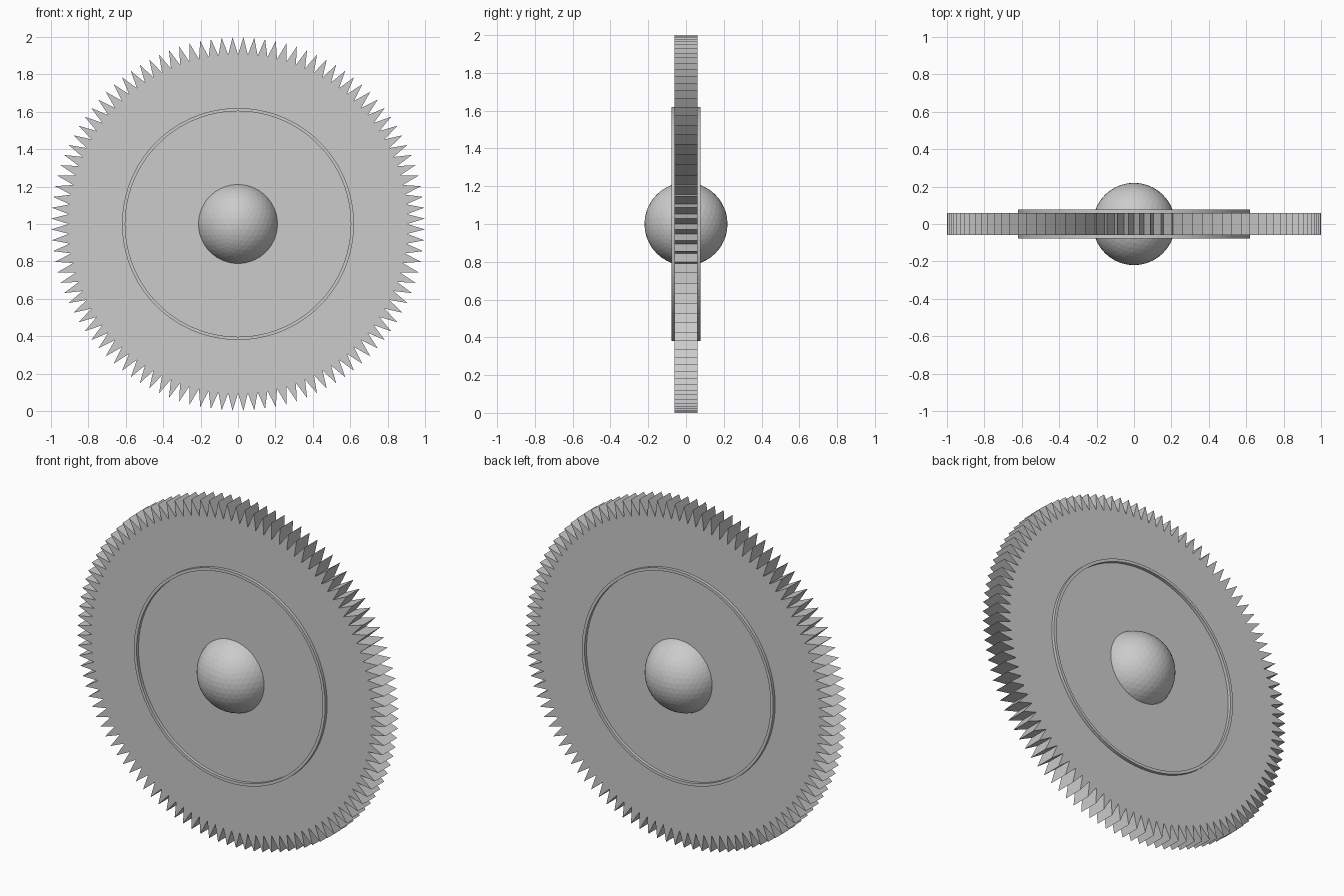
import bpy, bmesh, math

if "Cube" in bpy.data.objects:
    bpy.data.objects.remove(bpy.data.objects["Cube"])

TEETH, R_TIP, R_ROOT = 108, 1.0, 0.905
CZ = 1.0  # wheel centre height


def finish(name, bm, smooth=False):
    bmesh.ops.recalc_face_normals(bm, faces=bm.faces)
    me = bpy.data.meshes.new(name)
    bm.to_mesh(me)
    bm.free()
    ob = bpy.data.objects.new(name, me)
    ob.location.z = CZ
    bpy.context.collection.objects.link(ob)
    for p in me.polygons:
        p.use_smooth = smooth
    return ob


def polar(bm, r, a, y):
    return bm.verts.new((r * math.sin(a), y, r * math.cos(a)))


# toothed wheel: star outline extruded through its thickness, valley at top
bm = bmesh.new()
n = TEETH * 2
ring = [polar(bm, R_TIP if i % 2 else R_ROOT, math.tau * i / n, -0.06) for i in range(n)]
face = bm.faces.new(ring)
ext = bmesh.ops.extrude_face_region(bm, geom=[face], use_keep_orig=True)
for v in ext["geom"]:
    if isinstance(v, bmesh.types.BMVert):
        v.co.y = 0.06
finish("toothed_wheel", bm)

# thin raised rim ring on both faces
bm = bmesh.new()
profile = [(0.603, -0.078), (0.62, -0.078), (0.62, 0.078), (0.603, 0.078)]
S = 96
loops = [[polar(bm, r, math.tau * i / S, y) for r, y in profile] for i in range(S)]
for i in range(S):
    a, b = loops[i], loops[(i + 1) % S]
    for k in range(4):
        j = (k + 1) % 4
        bm.faces.new((a[k], a[j], b[j], b[k]))
finish("rim_ring", bm)

# round hub
bm = bmesh.new()
bmesh.ops.create_icosphere(bm, subdivisions=4, radius=0.22)
finish("hub_ball", bm)
